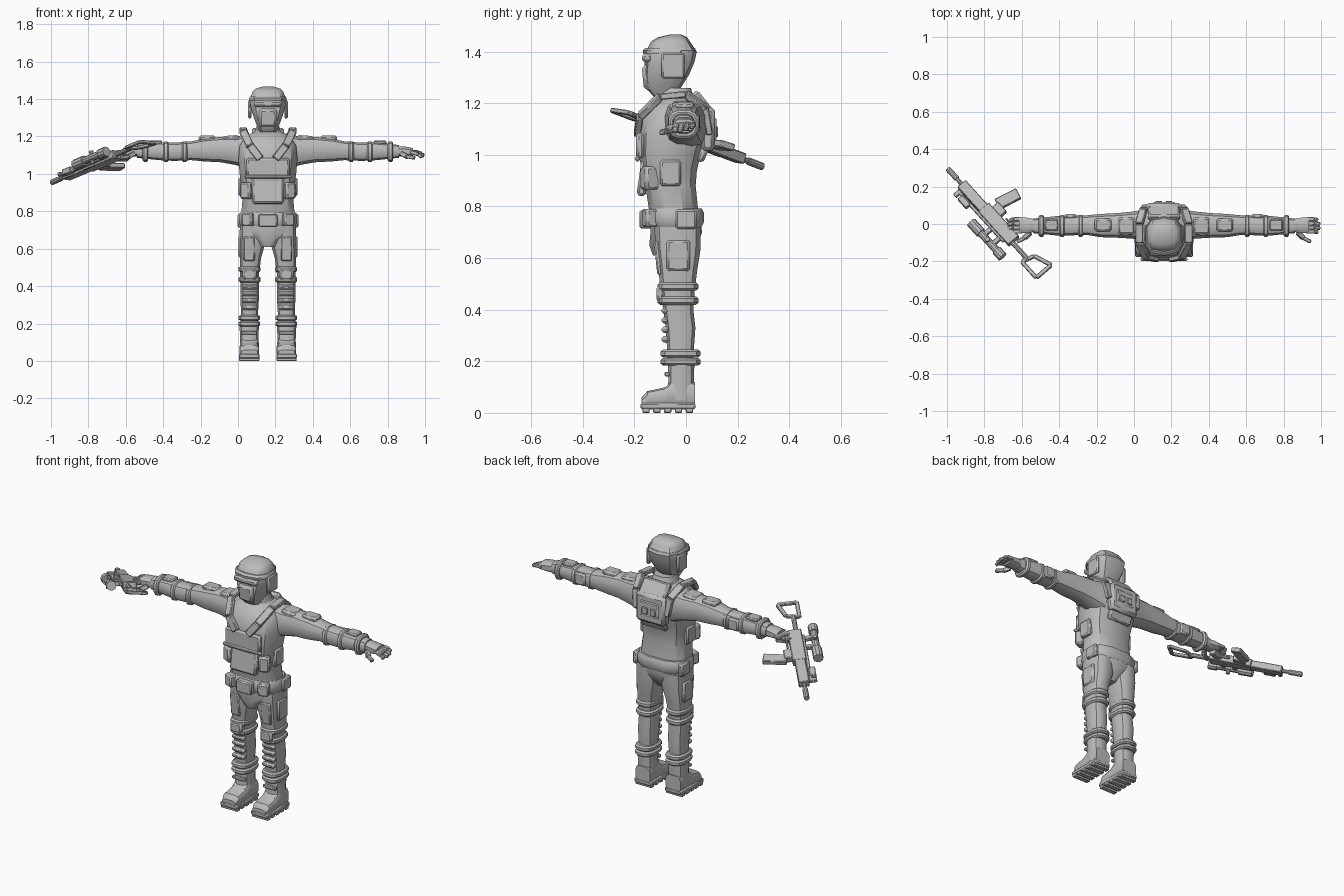
import bpy, bmesh, math
from mathutils import Matrix, Vector

cube = bpy.data.objects.get("Cube")
if cube:
    bpy.data.objects.remove(cube)

grey = bpy.data.materials.new("plain grey")
grey.use_nodes = True
colour = (.5, .5, .5, 1)
grey.diffuse_color = colour
grey.node_tree.nodes["Principled BSDF"].inputs["Base Color"].default_value = colour

MIDDLE = Matrix.Translation((.16, 0, 0))
SIDES = {"left": MIDDLE, "right": MIDDLE @ Matrix.Diagonal((-1, 1, 1, 1))}


def finish(name, bm, frame, bevel=0):
    bm.transform(frame)
    bmesh.ops.recalc_face_normals(bm, faces=bm.faces)
    for face in bm.faces:
        face.smooth = True
    mesh = bpy.data.meshes.new(name)
    bm.to_mesh(mesh)
    bm.free()
    mesh.materials.append(grey)
    mesh.set_sharp_from_angle(angle=math.radians(35))
    obj = bpy.data.objects.new(name, mesh)
    bpy.context.collection.objects.link(obj)
    if bevel:
        mod = obj.modifiers.new("soft edges", "BEVEL")
        mod.width = bevel
        mod.segments = 1
    return obj


def box(name, at, size, frame=MIDDLE, turn=(0, 0, 0), bevel=.006):
    bm = bmesh.new()
    bmesh.ops.create_cube(bm, size=1)
    spin = Matrix.Identity(4)
    for angle, axis in zip(turn, "XYZ"):
        spin = Matrix.Rotation(math.radians(angle), 4, axis) @ spin
    local = Matrix.Translation(at) @ spin @ Matrix.Diagonal((*size, 1))
    return finish(name, bm, frame @ local, bevel)


def bar(name, start, end, width, depth, frame=MIDDLE, facing=(0, -1, 0)):
    # Flat strip between two points, its thin side along facing
    start, end = Vector(start), Vector(end)
    z = (end - start).normalized()
    x = Vector(facing).cross(z).normalized()
    y = z.cross(x)
    turn = Matrix((x, y, z)).transposed().to_4x4()
    local = Matrix.Translation((start + end) / 2) @ turn
    return box(name, (0, 0, 0), (width, depth, (end - start).length), frame @ local, bevel=.004)


def rod(name, start, end, radius, frame, sides=10):
    bm = bmesh.new()
    start, end = Vector(start), Vector(end)
    bmesh.ops.create_cone(bm, cap_ends=True, segments=sides, radius1=radius,
                          radius2=radius, depth=(end - start).length)
    turn = (end - start).to_track_quat("Z", "Y").to_matrix().to_4x4()
    return finish(name, bm, frame @ Matrix.Translation((start + end) / 2) @ turn)


def loft(name, axis, rows, frame=MIDDLE, sides=12, square=.75):
    # Each row: position on the axis, then the two ranges across it
    bm = bmesh.new()
    rings = []
    for t, a, b, c, d in rows:
        ring = []
        for i in range(sides):
            angle = (i + .5) * math.tau / sides
            ca, sa = math.cos(angle), math.sin(angle)
            u = (a + b) / 2 + (b - a) / 2 * math.copysign(abs(ca) ** square, ca)
            v = (c + d) / 2 + (d - c) / 2 * math.copysign(abs(sa) ** square, sa)
            ring.append(bm.verts.new({"x": (t, u, v), "y": (u, t, v), "z": (u, v, t)}[axis]))
        rings.append(ring)
    for low, high in zip(rings, rings[1:]):
        for i in range(sides):
            j = (i + 1) % sides
            bm.faces.new((low[i], low[j], high[j], high[i]))
    bm.faces.new(rings[0])
    bm.faces.new(rings[-1])
    return finish(name, bm, frame)


def band(name, axis, t, half, a, b, c, d, frame=MIDDLE):
    # Rounded strap around a limb
    e = .009
    loft(name, axis, [(t - half, a + e, b - e, c + e, d - e), (t - half / 2, a, b, c, d),
                      (t + half / 2, a, b, c, d), (t + half, a + e, b - e, c + e, d - e)], frame)


def column(name, rows, **options):
    loft(name, "z", [(z, -h, h, front, back) for z, h, front, back in rows], **options)


# Torso, pelvis, neck and head
column("torso", [(.7, .145, -.13, .06), (.78, .147, -.145, .05), (.88, .138, -.16, .04),
                 (.94, .145, -.175, .045), (1, .155, -.185, .06), (1.08, .162, -.185, .085),
                 (1.15, .155, -.175, .095), (1.2, .125, -.135, .08), (1.225, .075, -.1, .04)])
column("pelvis", [(.61, .04, -.13, .01), (.65, .07, -.145, .045), (.7, .14, -.14, .065),
                  (.74, .15, -.14, .06)])
column("neck", [(1.17, .085, -.12, .05), (1.215, .075, -.105, .035), (1.26, .06, -.1, .02)])
column("collar", [(1.19, .09, -.12, .05), (1.205, .09, -.12, .05), (1.23, .07, -.1, .04)])
column("head", [(1.225, .045, -.125, -.05), (1.26, .062, -.155, -.02), (1.31, .082, -.163, .012),
                (1.36, .097, -.16, .033), (1.4, .1, -.155, .042), (1.44, .085, -.135, .015),
                (1.455, .07, -.11, .005), (1.467, .03, -.06, -.02)], sides=10, square=.7)
column("helmet_brim", [(1.39, .103, -.165, .03), (1.405, .104, -.168, .038),
                       (1.415, .098, -.155, .035)], sides=10, square=.7)
box("goggles", (0, -.15, 1.375), (.15, .04, .034), bevel=.01)
box("face_mask", (0, -.145, 1.3), (.095, .045, .1), turn=(6, 0, 0), bevel=.014)

# Belt and vest
band("belt", "z", .757, .036, -.16, .16, -.155, .072)
box("belt_buckle", (0, -.155, .75), (.1, .05, .07))
box("chest_plate", (0, -.178, 1.035), (.23, .03, .1), bevel=.01)
box("belly_plate", (0, -.165, .91), (.17, .035, .14), turn=(-8, 0, 0), bevel=.01)
box("chest_strip", (0, -.188, .985), (.25, .02, .02))

# Back pack with two square sockets
box("back_plate", (0, .085, 1.1), (.19, .055, .17), bevel=.015)
box("back_upper_plate", (0, .06, 1.2), (.17, .04, .1), turn=(38, 0, 0), bevel=.01)
box("back_lower_plate", (0, .068, 1.01), (.16, .03, .08), turn=(-25, 0, 0), bevel=.01)
box("back_panel", (0, .112, 1.1), (.12, .012, .09))
for x in (-.027, .027):
    box("back_socket", (x, .119, 1.09), (.035, .01, .04), bevel=.003)

for side, frame in SIDES.items():
    def part(name):
        return side + "_" + name

    # Helmet ears, shoulder straps and pouches
    box(part("ear_guard"), (.097, -.05, 1.345), (.018, .09, .1), frame, bevel=.007)
    path = [(.04, -.19, 1.08), (.095, -.178, 1.15), (.132, -.1, 1.225), (.132, .0, 1.235),
            (.11, .075, 1.18), (.095, .092, 1.08)]
    for start, end in zip(path, path[1:]):
        facing = (0, 0, 1) if abs(end[2] - start[2]) < .02 else (0, -1, 0)
        bar(part("shoulder_strap"), start, end, .042, .025, frame, facing)
    box(part("waist_pouch"), (.112, -.14, .91), (.06, .06, .09), frame, (0, 0, 25), .01)
    box(part("side_pouch"), (.142, -.06, .93), (.03, .08, .1), frame, bevel=.008)
    box(part("belt_pouch"), (.105, -.135, .755), (.06, .06, .07), frame, (0, 0, 22), .008)
    box(part("hip_pouch"), (.148, .0, .75), (.03, .08, .075), frame, bevel=.008)

    # Arm
    loft(part("arm"), "x", [
        (.1, -.09, .08, 1.02, 1.22), (.17, -.08, .068, 1.045, 1.2), (.25, -.075, .06, 1.06, 1.2),
        (.34, -.072, .055, 1.065, 1.19), (.41, -.06, .048, 1.072, 1.175),
        (.5, -.062, .045, 1.068, 1.168), (.58, -.062, .043, 1.072, 1.17),
        (.7, -.05, .03, 1.085, 1.155)], frame)
    box(part("shoulder_pad"), (.2, -.01, 1.19), (.09, .09, .03), frame, (0, 4, 0), .01)
    box(part("upper_arm_pad"), (.325, -.005, 1.19), (.09, .07, .03), frame, bevel=.01)
    box(part("elbow_pad"), (.5, .04, 1.12), (.07, .025, .07), frame, bevel=.009)
    box(part("forearm_pad"), (.6, -.005, 1.168), (.07, .06, .02), frame)
    for x in (.445, .545, .655):
        band(part("arm_band"), "x", x, .015, -.07, .05, 1.062, 1.175, frame)

    # Hand
    loft(part("palm"), "x", [(.68, -.04, .025, 1.09, 1.15), (.73, -.052, .036, 1.09, 1.148),
                             (.775, -.05, .036, 1.092, 1.14)], frame, 8)
    for i in range(4):
        y = .026 - i * .022
        reach = .84 - .012 * abs(i - 1.5)
        knuckle = (.805, y, 1.116 - i * .004)
        bar(part("finger"), (.76, y, 1.118), knuckle, .021, .024, frame)
        bar(part("fingertip"), knuckle, (reach, y - .005, 1.106 - i * .006), .019, .02, frame)
    bar(part("thumb"), (.715, -.045, 1.108), (.745, -.075, 1.092), .026, .026, frame)
    bar(part("thumb_tip"), (.743, -.073, 1.093), (.785, -.096, 1.086), .02, .02, frame)

    # Leg
    loft(part("leg"), "z", [
        (.15, .055, .145, -.07, .03), (.25, .052, .145, -.075, .032), (.33, .047, .148, -.08, .038),
        (.4, .047, .148, -.09, .03), (.47, .046, .15, -.1, .035), (.55, .035, .152, -.108, .045),
        (.63, .012, .154, -.12, .058), (.72, .01, .152, -.125, .06)], frame)
    box(part("thigh_pocket"), (.143, -.03, .61), (.03, .09, .12), frame, bevel=.009)
    box(part("thigh_front_panel"), (.1, -.108, .6), (.06, .02, .13), frame, (6, 0, 0))
    for z in (.435, .49):
        band(part("knee_band"), "z", z, .016, .037, .158, -.112, .05, frame)
    box(part("knee_pad"), (.098, -.1, .462), (.075, .03, .06), frame, bevel=.01)
    for i in range(4):
        box(part("shin_rib"), (.098, -.08, .285 + i * .037), (.082, .03, .026), frame, bevel=.009)
    for z in (.198, .23):
        band(part("ankle_band"), "z", z, .015, .04, .158, -.1, .058, frame)

    # Boot with a treaded sole
    loft(part("boot_shaft"), "z", [(.05, .05, .15, -.08, .034), (.12, .05, .15, -.07, .032),
                                   (.2, .046, .154, -.07, .034)], frame)
    loft(part("boot_foot"), "y", [
        (-.172, .055, .142, .02, .06), (-.15, .046, .152, .02, .085), (-.08, .046, .152, .02, .1),
        (-.05, .048, .15, .02, .13), (.034, .05, .148, .02, .12)], frame, 12, .6)
    box(part("boot_sole"), (.1, -.07, .026), (.11, .212, .026), frame)
    for i in range(5):
        box(part("boot_tread"), (.1, -.155 + i * .042, .01), (.108, .028, .02), frame, bevel=.003)
    for z in (.09, .15):
        box(part("boot_strap"), (.1, -.073, z), (.085, .02, .018), frame, bevel=.004)

# Rifle frame: x towards the muzzle, z to the sight side, zero at the muzzle
ahead = Vector((-.66, .73, -.28)).normalized()
up = Vector((-.72, -.66, .1))
up = (up - ahead * up.dot(ahead)).normalized()
turn = Matrix((ahead, up.cross(ahead), up)).transposed().to_4x4()
GUN = Matrix.Translation((-.995, .295, .955)) @ turn


def gun_box(name, at, size, tilt=0):
    box("rifle_" + name, at, size, GUN, (0, tilt, 0), .004)


def gun_rod(name, start, end, radius):
    rod("rifle_" + name, start, end, radius, GUN)


gun_rod("barrel", (-.2, 0, 0), (0, 0, 0), .011)
gun_rod("muzzle", (-.075, 0, 0), (0, 0, 0), .015)
gun_box("handguard", (-.21, 0, 0), (.19, .042, .058))
gun_box("rail", (-.32, 0, .04), (.38, .02, .018))
gun_box("receiver", (-.42, 0, -.002), (.25, .045, .075))
gun_box("magazine_well", (-.36, 0, -.055), (.07, .038, .05))
gun_box("magazine", (-.345, 0, -.13), (.062, .028, .13), 14)
gun_box("grip", (-.5, 0, -.06), (.04, .032, .09), 20)
gun_box("trigger_guard", (-.45, 0, -.052), (.06, .014, .012))
gun_box("front_sight", (-.14, 0, .05), (.025, .02, .045))
gun_box("side_lamp", (-.2, 0, .055), (.07, .032, .035))

# Stock as an open frame
gun_rod("stock_tube", (-.67, 0, .008), (-.53, 0, .008), .013)
corners = [(-.66, 0, .04), (-.78, 0, .04), (-.78, 0, -.065), (-.68, 0, -.03)]
for start, end in zip(corners, corners[1:] + corners[:1]):
    bar("rifle_stock_bar", start, end, .022, .018, GUN, (0, 1, 0))

# Scope
gun_rod("scope_tube", (-.56, 0, .1), (-.32, 0, .1), .02)
gun_rod("scope_front", (-.39, 0, .1), (-.31, 0, .1), .028)
gun_rod("scope_eyepiece", (-.57, 0, .1), (-.52, 0, .1), .027)
gun_rod("scope_knob", (-.45, -.036, .1), (-.45, .036, .1), .012)
for x in (-.48, -.41):
    gun_box("scope_mount", (x, 0, .068), (.025, .026, .05))
